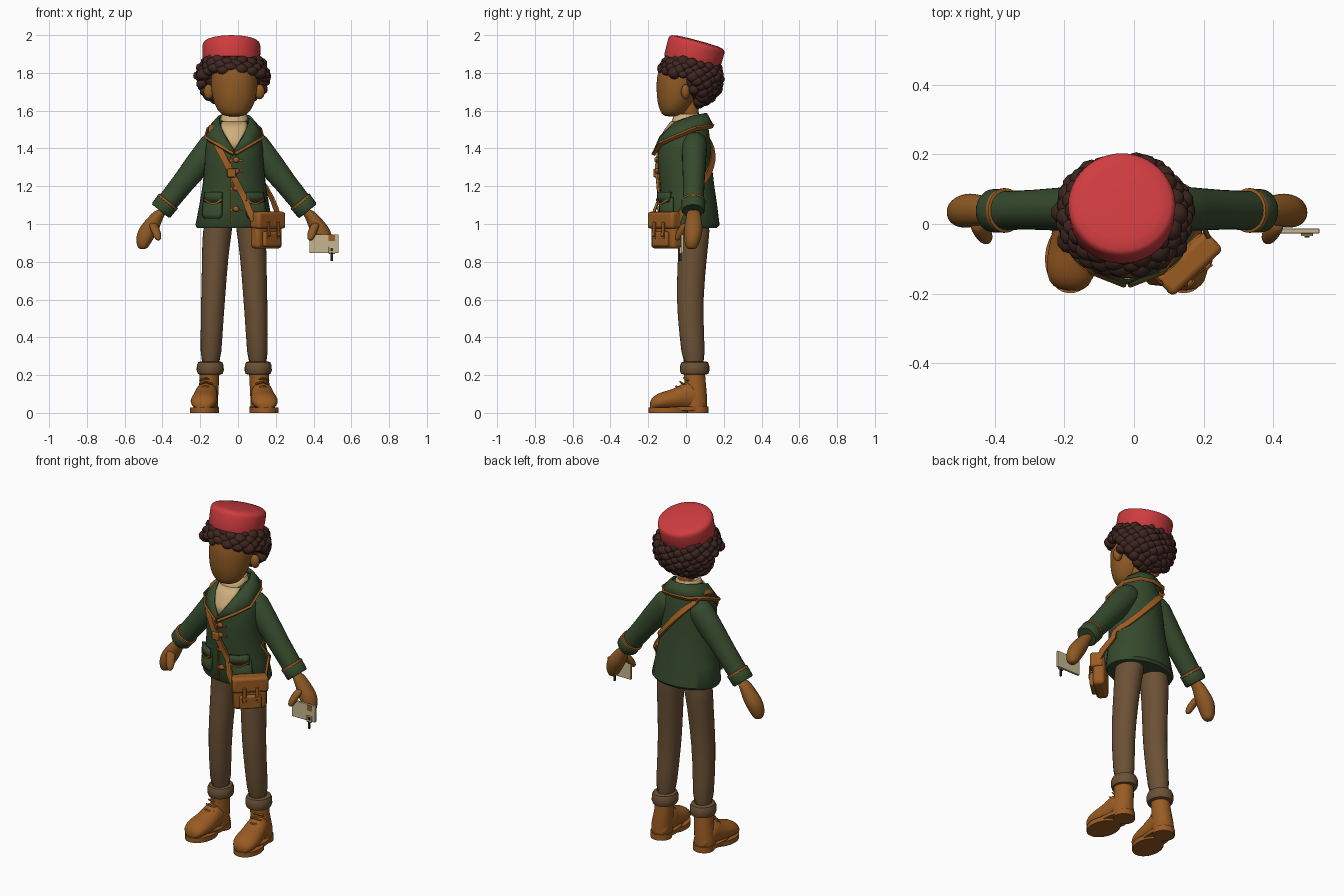
import bpy, bmesh, math, random
from mathutils import Vector, Matrix

random.seed(4)
if "Cube" in bpy.data.objects:
    bpy.data.objects.remove(bpy.data.objects["Cube"])

CX = -0.02  # body centre line
X, Y, Z = Vector((1, 0, 0)), Vector((0, 1, 0)), Vector((0, 0, 1))
MADE = []


def material(name, r, g, b):
    m = bpy.data.materials.new(name)
    m.use_nodes = True
    m.diffuse_color = (r, g, b, 1)
    m.node_tree.nodes["Principled BSDF"].inputs["Base Color"].default_value = (r, g, b, 1)
    return m


GREEN = material("jacket green", .036, .068, .026)
LEATHER = material("tan leather", .32, .105, .016)
SKIN = material("brown skin", .27, .10, .017)
HAIR = material("dark brown hair", .048, .019, .014)
RED = material("hat red", .62, .045, .05)
CLOTH = material("trouser brown", .15, .083, .036)
CREAM = material("shirt cream", .62, .42, .20)
CARD = material("card beige", .56, .47, .28)
METAL = material("dark metal", .03, .025, .02)


def finish(name, bm, mat, sub=0, solid=0, bevel=0):
    bmesh.ops.recalc_face_normals(bm, faces=bm.faces)
    me = bpy.data.meshes.new(name)
    bm.to_mesh(me)
    bm.free()
    me.materials.append(mat)
    ob = bpy.data.objects.new(name, me)
    bpy.context.collection.objects.link(ob)
    MADE.append(ob)
    if bevel:
        mod = ob.modifiers.new("bevel", "BEVEL")
        mod.width, mod.segments = bevel, 3
    if solid:
        mod = ob.modifiers.new("solid", "SOLIDIFY")
        mod.thickness, mod.offset = solid, 0
    if sub:
        ob.modifiers.new("sub", "SUBSURF").levels = sub
        ob.modifiers["sub"].render_levels = sub
    return ob


def grid(name, rows, mat, closed=False, caps=False, **kw):
    """Skin rows of points with quads."""
    bm = bmesh.new()
    vs = [[bm.verts.new(p) for p in row] for row in rows]
    n = len(rows[0])
    for a, b in zip(vs, vs[1:]):
        for i in range(n if closed else n - 1):
            j = (i + 1) % n
            bm.faces.new((a[i], a[j], b[j], b[i]))
    if caps:
        bm.faces.new(vs[0])
        bm.faces.new(vs[-1])
    return finish(name, bm, mat, **kw)


def loft(name, rings, mat, u=X, v=Y, n=20, **kw):
    """Rings are (x, y, z, radius along u, radius along v)."""
    turn = [2 * math.pi * i / n for i in range(n)]
    rows = [[Vector(r[:3]) + u * r[3] * math.cos(t) + v * r[4] * math.sin(t) for t in turn] for r in rings]
    return grid(name, rows, mat, closed=True, caps=True, **kw)


def ribbon(name, pts, mat, w, t, centre):
    """Flat strap along points, facing away from centre."""
    pts, rows = [Vector(p) for p in pts], []
    for i, p in enumerate(pts):
        tan = (pts[min(i + 1, len(pts) - 1)] - pts[max(i - 1, 0)]).normalized()
        out = p - Vector(centre)
        out = (out - tan * out.dot(tan)).normalized()
        b = tan.cross(out) * w / 2
        rows.append([p - b - out * t / 2, p + b - out * t / 2, p + b + out * t / 2, p - b + out * t / 2])
    return grid(name, rows, mat, closed=True, caps=True)


def box(name, loc, size, mat, bevel=0, frame=Matrix()):
    bm = bmesh.new()
    bmesh.ops.create_cube(bm, size=1, matrix=frame @ Matrix.Translation(loc) @ Matrix.Diagonal((*size, 1)))
    return finish(name, bm, mat, bevel=bevel)


def ball(bm, loc, size, level=3):
    bmesh.ops.create_icosphere(bm, subdivisions=level, radius=1,
                               matrix=Matrix.Translation(loc) @ Matrix.Diagonal((*size, 1)))


# Jacket body: height, half width, front and back
TORSO = [(.98, .198, -.12, .165), (.995, .205, -.13, .178), (1.1, .185, -.135, .165), (1.2, .168, -.138, .15),
         (1.3, .158, -.148, .138), (1.4, .152, -.15, .132), (1.45, .143, -.135, .127),
         (1.5, .115, -.105, .12), (1.56, .078, -.06, .1)]
loft("jacket_body", [(CX, (a + b) / 2, z, rx, (b - a) / 2) for z, rx, a, b in TORSO], GREEN, n=36)


def on_body(x, z, side=-1, off=.004):
    """Point on the jacket; side -1 is the front, 1 the back."""
    z = min(max(z, TORSO[0][0]), TORSO[-1][0])
    lo, hi = next((a, b) for a, b in zip(TORSO, TORSO[1:]) if z <= b[0])
    k = (z - lo[0]) / (hi[0] - lo[0])
    rx, a, b = [p + (q - p) * k for p, q in zip(lo[1:], hi[1:])]
    s = math.sqrt(max(0, 1 - ((x - CX) / rx) ** 2))
    return Vector((x, (a + b) / 2 + side * ((b - a) / 2 * s + off), z))


def patch(name, rows, mat, off=.004, solid=.008):
    """Plate on the jacket front; rows are (height, left end, right end)."""
    pts = [[on_body(a + (b - a) * i / 8, z, -1, off) for i in range(9)] for z, a, b in rows]
    return grid(name, pts, mat, solid=solid)


# Shirt and neck
patch("shirt_front", [(1.40, CX - .005, CX + .005), (1.45, CX - .035, CX + .035), (1.5, CX - .065, CX + .065),
                      (1.54, CX - .07, CX + .07)], CREAM)
loft("shirt_collar", [(CX, 0, 1.48, .085, .085), (CX, .0, 1.54, .078, .078), (CX, .005, 1.57, .07, .07),
                      (CX, .01, 1.582, .06, .06)], CREAM, n=24)
loft("neck", [(CX, .03, 1.5, .045, .045), (CX, .015, 1.68, .045, .045)], SKIN)

# Folded jacket collar with lapels
INNER = [(0, -.165, 1.39), (.045, -.135, 1.46), (.078, -.06, 1.535), (.08, .03, 1.568), (.05, .09, 1.582), (0, .105, 1.585)]
OUTER = [(.005, -.172, 1.37), (.10, -.135, 1.425), (.15, -.07, 1.455), (.135, .05, 1.505), (.08, .125, 1.515), (0, .14, 1.52)]


def both_sides(half):
    return [Vector((CX - x, y, z)) for x, y, z in half] + [Vector((CX + x, y, z)) for x, y, z in half[-2::-1]]


grid("collar", [both_sides(INNER), both_sides(OUTER)], GREEN, solid=.014)
ribbon("collar_trim", both_sides(OUTER), LEATHER, .013, .02, (CX, .02, 1.3))

# Front opening, buttons and toggles
ribbon("front_trim", [on_body(CX - .015, 1.0 + i * .06) for i in range(7)], LEATHER, .007, .008, (CX, .02, 1.2))
for i, z in enumerate((1.34, 1.28, 1.19, 1.08)):
    bm = bmesh.new()
    ball(bm, on_body(CX + .01, z, -1, .008), (.017, .011, .015))
    finish(f"button_{i}", bm, LEATHER)
    ribbon(f"toggle_loop_{i}", [on_body(CX + x, z - .004, -1, .006) for x in (-.025, .01, .045)], LEATHER, .009, .008, (CX, .02, z))

for s, side in ((-1, "right"), (1, "left")):
    def at(x, *rest):
        return (CX + s * x, *rest)

    # Pocket with trimmed flap
    a, b = CX + s * .065, CX + s * .155
    patch(side + "_pocket", [(1.03, a + s * .01, b), (1.05, a, b + s * .01), (1.14, a, b)], GREEN, .008, .02)
    patch(side + "_pocket_flap", [(1.115, a, b), (1.17, a, b - s * .004)], GREEN, .02, .016)
    ribbon(side + "_pocket_trim", [on_body(a + (b - a) * i / 8, 1.13 - .022 * math.sin(math.pi * i / 8), -1, .029)
                                   for i in range(9)], LEATHER, .01, .009, (CX, .02, 1.13))

    # Sleeve, cuff and trim
    top, end = Vector(at(.105, .045, 1.425)), Vector(at(.385, .038, 1.075))
    d = (end - top).normalized()
    u = Vector((d.z, 0, -d.x))

    def arm(k, r, q=None):
        return (*(top + (end - top) * k), r, q or r)

    loft(side + "_sleeve", [arm(-.12, .035), arm(-.06, .06), arm(.03, .073, .068), arm(.3, .069, .062), arm(.6, .06, .057),
                            arm(1, .055, .055)], GREEN, u=u, n=24)
    loft(side + "_cuff", [arm(.87, .058), arm(.89, .063), arm(1.0, .062), arm(1.02, .056)], GREEN, u=u, n=24)
    loft(side + "_cuff_trim", [arm(.865, .06), arm(.87, .064), arm(.895, .064), arm(.9, .06)], LEATHER, u=u, n=24)

    # Mitten-shaped hand and thumb
    loft(side + "_hand", [at(.38, .04, 1.08, .036, .036), at(.42, .04, 1.03, .042, .042), at(.452, .04, .975, .059, .053),
                          at(.475, .034, .92, .048, .047), at(.483, .03, .88, .032, .034),
                          at(.484, .03, .866, .016, .018)], SKIN, n=12, sub=2)
    loft(side + "_thumb", [at(.435, .01, 1.01, .025, .03), at(.415, -.022, .965, .027, .028),
                           at(.405, -.04, .93, .022, .022), at(.402, -.046, .912, .01, .01)], SKIN, n=10, sub=2)

    # Trouser leg and rolled hem
    loft(side + "_leg", [at(.075, .035, 1.06, .07, .09), at(.09, .042, .96, .08, .085), at(.1, .036, .85, .07, .077),
                         at(.112, .018, .6, .064, .072), at(.12, .03, .42, .058, .065),
                         at(.126, .045, .22, .055, .062)], CLOTH, n=24, sub=1)
    loft(side + "_leg_hem", [at(.127, .046, z, r, r + .006) for z, r in
                             ((.203, .055), (.207, .066), (.225, .072), (.25, .071), (.268, .064), (.272, .054))], CLOTH, n=24)

    # Boot, turned slightly outward
    place = Matrix.Translation(at(.143, .05, 0)) @ Matrix.Rotation(s * math.radians(6), 4, "Z")
    parts = [loft(side + "_boot_shaft", [(0, 0, .03, .058, .062), (0, 0, .08, .058, .062), (-s * .01, .0, .16, .052, .056),
                                         (-s * .013, -.005, .225, .053, .056)], LEATHER, n=24),
             loft(side + "_boot_foot", [(0, y, (h + .015) / 2, r, (h - .015) / 2) for y, r, h in
                                        ((.06, .03, .07), (.04, .055, .1), (-.03, .06, .18), (-.07, .063, .155),
                                         (-.12, .07, .125), (-.18, .073, .112), (-.225, .06, .09), (-.243, .03, .06))],
                  LEATHER, v=Z, sub=1),
             loft(side + "_boot_sole", [(0, -.145, z, .077, .105) for z in (0, .028)], LEATHER, n=32),
             loft(side + "_boot_welt", [(0, -.06, z, .066, .125) for z in (.012, .034)], LEATHER, n=32),
             loft(side + "_boot_heel", [(0, .012, z, .06, .058) for z in (0, .035)], LEATHER, n=32)]
    for i in range(4):
        y, z = -.062 - .02 * i, .192 - .02 * i
        parts.append(ribbon(f"{side}_boot_lace_{i}", [(-.035, y + .02, z - .02), (0, y, z - (.012 if i > 1 else .008)),
                                                     (.035, y + .02, z - .02)], LEATHER, .008, .009, (0, .05, .06)))
    for ob in parts:
        ob.matrix_world = place

    # Ear
    bm = bmesh.new()
    ball(bm, at(.135, -.002, 1.70), (.027, .024, .04))
    finish(side + "_ear", bm, SKIN)

# Head
loft("head", [(CX, (a + b) / 2, z, r, (b - a) / 2) for z, r, a, b in
              ((1.568, .045, -.115, -.03), (1.59, .082, -.135, .0), (1.64, .109, -.152, .04), (1.71, .124, -.158, .075),
               (1.79, .126, -.156, .1), (1.86, .118, -.13, .11), (1.9, .09, -.08, .1))], SKIN, n=24, sub=2)

# Curly hair: an inner mass covered in clumps, open around the face
bm = bmesh.new()
ball(bm, (CX - .005, .065, 1.775), (.15, .115, .125))
count = 230
for i in range(count):
    h = 1 - 2 * (i + .5) / count
    t, r = i * 2.39996, math.sqrt(1 - h * h)
    p = Vector((CX - .008 + .172 * r * math.cos(t), .022 + .152 * r * math.sin(t), 1.775 + .145 * h))
    hairline = 1.815 - .3 * (p.y + .13) if p.y < .03 else (1.69 if p.y < .06 else 1.6)
    if hairline < p.z < 1.872 - .2 * p.y:
        k = random.uniform(.026, .037)
        ball(bm, p, (k * random.uniform(.9, 1.2), k, k * random.uniform(.75, 1)), 2)
finish("curly_hair", bm, HAIR)

# Round brimless hat, tipped back
hat = loft("hat", [(0, 0, z, r, r) for z, r in ((-.06, .14), (-.057, .148), (-.045, .152), (.035, .154), (.05, .15),
                                               (.058, .141), (.064, .11), (.067, .05))], RED, n=48)
hat.matrix_world = Matrix.Translation((-.035, .045, 1.907)) @ Matrix.Rotation(math.radians(-15), 4, "X")

# Satchel at the left hip
bag = Matrix.Translation((.15, -.105, .965)) @ Matrix.Rotation(math.radians(43), 4, "Z")
box("satchel_body", (0, 0, -.005), (.185, .066, .18), LEATHER, .02, bag)
box("satchel_flap", (0, -.012, .055), (.2, .075, .09), LEATHER, .016, bag)
box("satchel_pocket", (0, -.04, -.045), (.12, .03, .08), LEATHER, .012, bag)
for x in (-.035, .035):
    box("satchel_strap", (x, -.054, .0), (.02, .008, .09), LEATHER, .003, bag)
    box("satchel_buckle", (x, -.058, -.02), (.026, .008, .02), LEATHER, .003, bag)

# Shoulder strap: front run, over the shoulder, down the back
front = [on_body(-.135 + .17 * k / 8, 1.465 - .33 * k / 8, -1, .012) for k in range(9)]
back = [on_body(-.12 + .27 * k / 8, 1.49 - .3 * k / 8, 1, .008) for k in range(9)]
path = [(.085, -.172, 1.02), (.06, -.168, 1.07)] + front[::-1]
path += [(-.14, -.04, 1.508), (-.135, .03, 1.523), (-.13, .085, 1.51)] + back
path += [(.182, .04, 1.13), (.205, -.02, 1.07), (.215, -.045, 1.02)]
ribbon("shoulder_strap", path, LEATHER, .034, .012, (CX, .02, 1.25))
box("strap_buckle", on_body(-.035, 1.27, -1, .02), (.045, .016, .045), LEATHER, .006)

# Card held in the left hand, with a small clasp and key
box("card", (.455, -.02, .895), (.155, .014, .098), CARD, .002)
box("card_window", (.497, -.028, .925), (.034, .004, .032), LEATHER)
box("card_clasp", (.497, -.03, .86), (.034, .01, .036), CARD, .002)
box("key_head", (.497, -.036, .865), (.014, .006, .014), METAL)
box("key_stem", (.497, -.03, .826), (.012, .012, .045), METAL, .002)

# Smooth shading with sharp edges kept
bpy.ops.object.select_all(action="DESELECT")
for ob in MADE:
    ob.select_set(True)
bpy.context.view_layer.objects.active = MADE[0]
bpy.ops.object.shade_smooth_by_angle(angle=math.radians(45))
